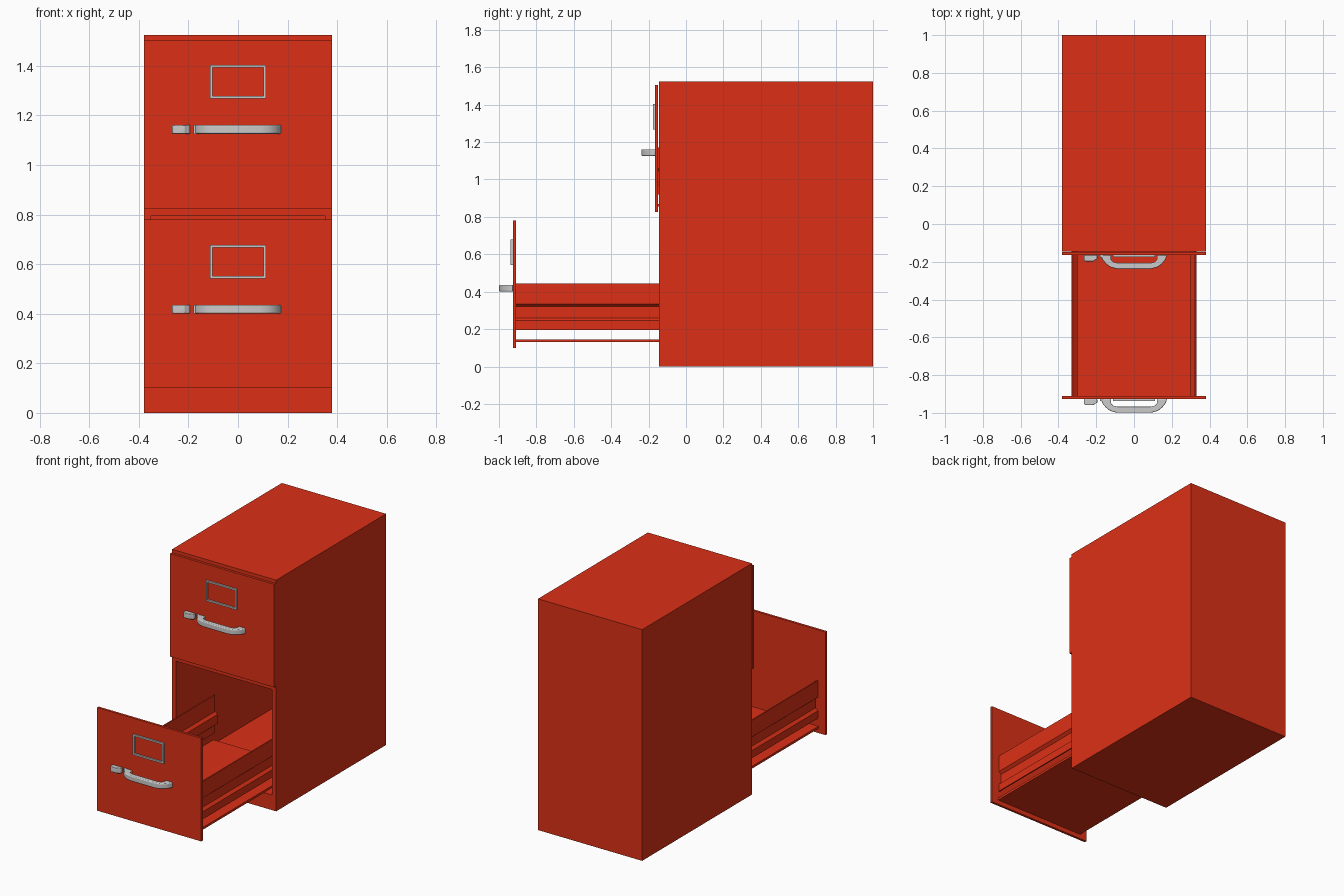
import bpy, bmesh, math
from mathutils import Vector

if "Cube" in bpy.data.objects:
    bpy.data.objects.remove(bpy.data.objects["Cube"])

red = bpy.data.materials.new("red_paint")
red.diffuse_color = (0.72, 0.03, 0.008, 1)
red.use_nodes = True
red.node_tree.nodes["Principled BSDF"].inputs["Base Color"].default_value = red.diffuse_color


def prism(name, pts, depth, to3d, mat=None, bevel=0.0):
    """Extrude a closed 2D outline; to3d maps a 2D point to 3D, depth is a vector."""
    bm = bmesh.new()
    face = bm.faces.new([bm.verts.new(to3d(a, b)) for a, b in pts])
    ext = bmesh.ops.extrude_face_region(bm, geom=[face])
    verts = [g for g in ext["geom"] if isinstance(g, bmesh.types.BMVert)]
    bmesh.ops.translate(bm, verts=verts, vec=Vector(depth))
    bmesh.ops.recalc_face_normals(bm, faces=bm.faces)
    me = bpy.data.meshes.new(name)
    bm.to_mesh(me)
    bm.free()
    ob = bpy.data.objects.new(name, me)
    bpy.context.collection.objects.link(ob)
    if mat:
        me.materials.append(mat)
    if bevel:
        m = ob.modifiers.new("bevel", 'BEVEL')
        m.width, m.segments = bevel, 3
        bpy.context.view_layer.objects.active = ob
        bpy.ops.object.select_all(action='DESELECT')
        ob.select_set(True)
        bpy.ops.object.shade_smooth_by_angle(angle=math.radians(40))
    return ob


def box(name, x0, x1, y0, y1, z0, z1, mat=None, bevel=0.0):
    return prism(name, [(x0, y0), (x1, y0), (x1, y1), (x0, y1)], (0, 0, z1 - z0),
                 lambda a, b: (a, b, z0), mat, bevel)


def cut(target, cutter):
    m = target.modifiers.new("cut", 'BOOLEAN')
    m.operation, m.solver, m.object = 'DIFFERENCE', 'EXACT', cutter
    bpy.context.view_layer.objects.active = target
    bpy.ops.object.modifier_apply(modifier=m.name)
    bpy.data.objects.remove(cutter)


# cabinet shell with two drawer openings
body = box("cabinet_body", -0.38, 0.38, -0.145, 1.0, 0, 1.525, red)
for z0, z1 in ((0.10, 0.795), (0.825, 1.50)):
    cut(body, box("opening_cutter", -0.35, 0.35, -0.3, 0.985, z0, z1))


def drawer(tag, y, z):
    """y = back of the front panel, z = bottom of the front panel."""
    f = y - 0.016
    depth = 1.125
    # front panel
    box(tag + "_front_panel", -0.38, 0.38, f, y, z, z + 0.68, red)
    # floor plate
    box(tag + "_floor", -0.33, 0.33, y, y + depth, z + 0.03, z + 0.045, red)
    # grooved sides
    outer = [(0.325, 0.345), (0.325, 0.235), (0.307, 0.22),
             (0.307, 0.16), (0.325, 0.145), (0.325, 0.095)]
    t = 0.008
    prof = outer + [(a - t, b) for a, b in reversed(outer)]
    for s, side in ((-1, "left"), (1, "right")):
        prism(f"{tag}_{side}_side", prof, (0, depth, 0),
              lambda a, b: (s * a, y, z + b), red)
    # label holder frame
    frame = box(tag + "_label_holder", -0.112, 0.112, f - 0.011, f + 0.002,
                z + 0.443, z + 0.578)
    cut(frame, box("frame_cutter", -0.102, 0.102, f - 0.1, f + 0.1,
                   z + 0.453, z + 0.568))
    # bow handle
    half = [(0.175, 0.0), (0.168, 0.022), (0.15, 0.045), (0.125, 0.064), (0.09, 0.073)]
    inner = [(0.122, 0.0), (0.122, 0.022), (0.112, 0.035), (0.09, 0.041)]
    u = half + [(-a, b) for a, b in reversed(half)] + \
        [(-a, b) for a, b in inner] + list(reversed(inner))
    prism(tag + "_handle", u, (0, 0, 0.035),
          lambda a, b: (a, f - b, z + 0.301), bevel=0.005)
    # thumb latch beside the handle
    latch = [(-0.266, 0.0), (-0.266, 0.026), (-0.258, 0.033), (-0.215, 0.033),
             (-0.205, 0.025), (-0.194, 0.02), (-0.194, 0.0)]
    prism(tag + "_latch", latch, (0, 0, 0.035),
          lambda a, b: (a, f - b, z + 0.301), bevel=0.004)
    # small handle tab facing the latch
    box(tag + "_handle_tab", -0.18, -0.165, f - 0.012, f, z + 0.301, z + 0.336)


drawer("lower_drawer", -0.91, 0.10)
drawer("upper_drawer", -0.149, 0.825)
